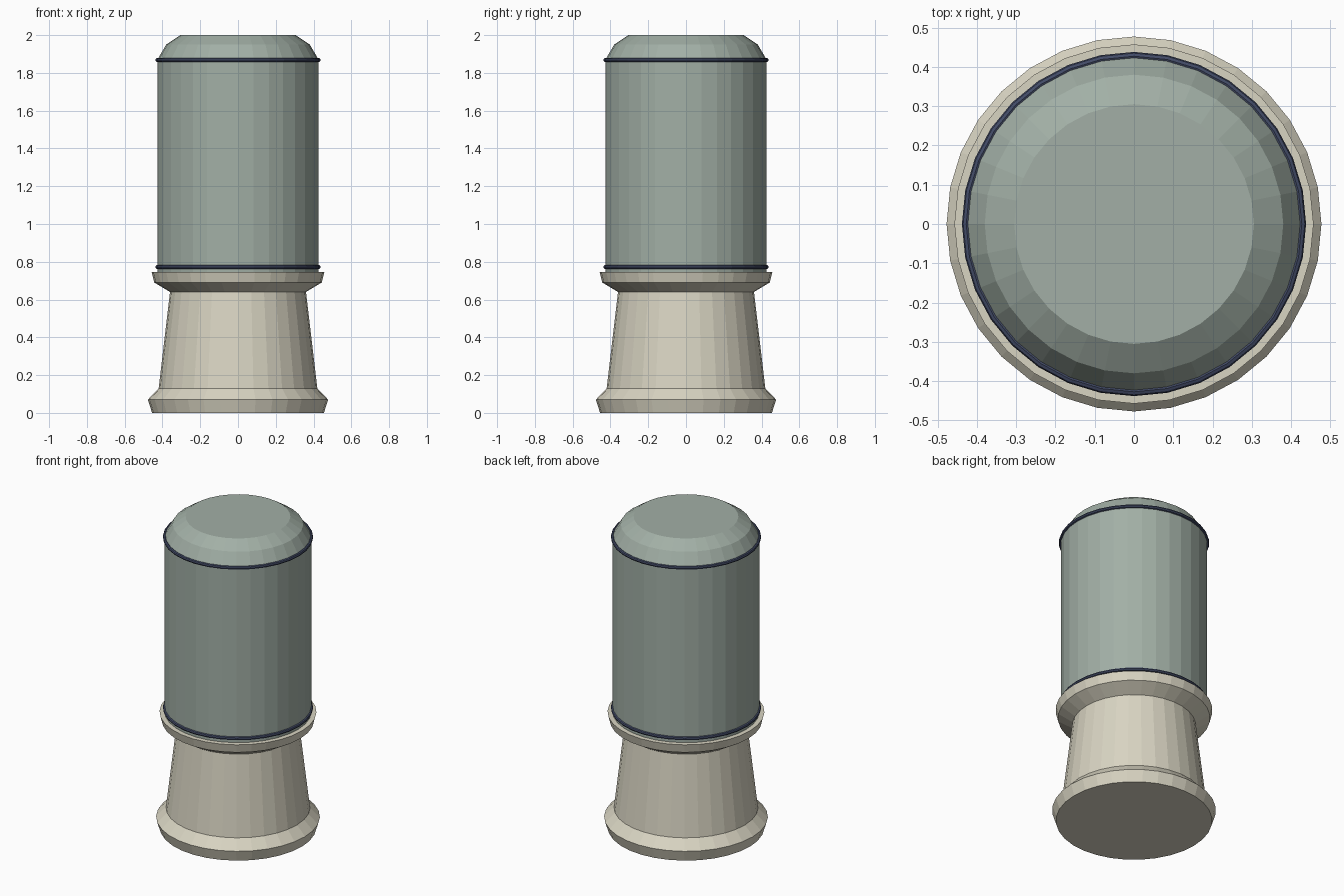
import bpy
import bmesh
import math

SIDES = 32

cube = bpy.data.objects.get("Cube")
if cube:
    bpy.data.objects.remove(cube, do_unlink=True)


def make_material(name, rgb):
    mat = bpy.data.materials.new(name)
    mat.use_nodes = True
    color = (*rgb, 1)
    mat.diffuse_color = color
    mat.node_tree.nodes["Principled BSDF"].inputs["Base Color"].default_value = color
    return mat


def lathe(name, profile, mat, closed=False):
    """Turn a (radius, height) profile round z; open profiles get end caps."""
    bm = bmesh.new()
    rings = []
    for radius, z in profile:
        angles = [math.tau * i / SIDES for i in range(SIDES)]
        rings.append([bm.verts.new((radius * math.cos(a), radius * math.sin(a), z)) for a in angles])
    pairs = list(zip(rings, rings[1:]))
    if closed:
        pairs.append((rings[-1], rings[0]))
    else:
        bm.faces.new(rings[0][::-1])
        bm.faces.new(rings[-1])
    for low, high in pairs:
        for i in range(SIDES):
            j = (i + 1) % SIDES
            bm.faces.new((low[i], low[j], high[j], high[i]))
    bmesh.ops.recalc_face_normals(bm, faces=bm.faces)
    mesh = bpy.data.meshes.new(name)
    bm.to_mesh(mesh)
    bm.free()
    mesh.materials.append(mat)
    obj = bpy.data.objects.new(name, mesh)
    bpy.context.collection.objects.link(obj)
    return obj


cream = make_material("cream", (0.69, 0.66, 0.54))
sage = make_material("sage_green", (0.36, 0.43, 0.38))
navy = make_material("navy", (0.055, 0.07, 0.135))

# Pedestal: flared foot, tapered column and flange
lathe("pedestal", [(0.455, 0), (0.477, 0.07), (0.42, 0.13), (0.36, 0.64),
                   (0.443, 0.69), (0.457, 0.745)], cream)

# Body with rounded cap
lathe("body", [(0.427, 0.74), (0.427, 1.87), (0.38, 1.95), (0.305, 2.0)], sage)

# Thin trim rings round both ends of the body
for name, height in (("lower_ring", 0.772), ("upper_ring", 1.868)):
    section = [(0.427 + 0.011 * math.cos(k * math.tau / 8),
                height + 0.011 * math.sin(k * math.tau / 8)) for k in range(8)]
    lathe(name, section, navy, closed=True)
